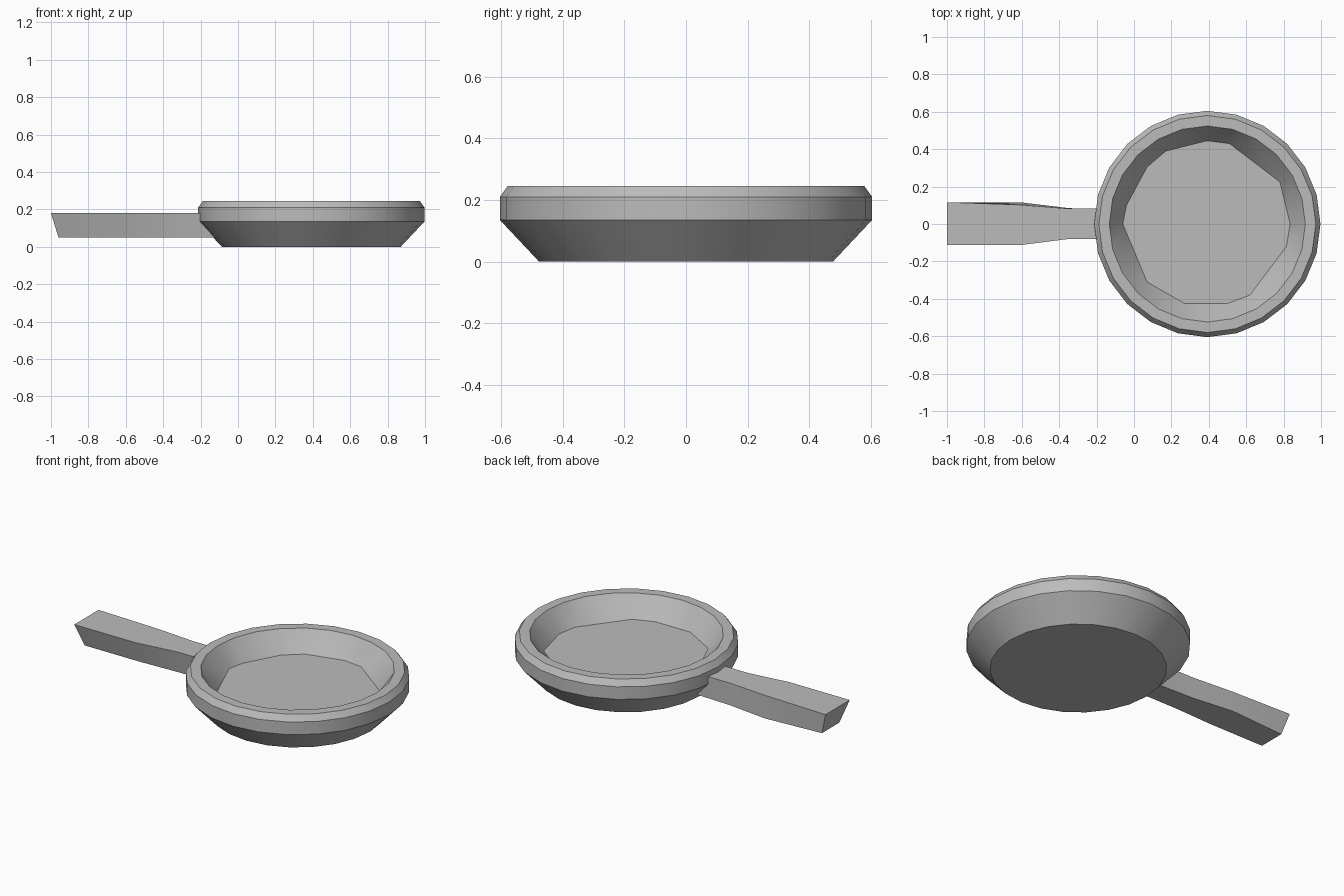
import bpy, bmesh, math
from mathutils import Vector

if "Cube" in bpy.data.objects:
    bpy.data.objects.remove(bpy.data.objects["Cube"])

SIDES = 24
CENTRE_X = 0.392

metal = bpy.data.materials.new("grey metal")
metal.diffuse_color = (0.5, 0.5, 0.5, 1)
metal.use_nodes = True
metal.node_tree.nodes["Principled BSDF"].inputs["Base Color"].default_value = metal.diffuse_color


def finish(bm, name):
    bmesh.ops.recalc_face_normals(bm, faces=bm.faces)
    mesh = bpy.data.meshes.new(name)
    bm.to_mesh(mesh)
    bm.free()
    obj = bpy.data.objects.new(name, mesh)
    mesh.materials.append(metal)
    bpy.context.collection.objects.link(obj)
    bpy.ops.object.select_all(action='DESELECT')
    bpy.context.view_layer.objects.active = obj
    obj.select_set(True)
    bpy.ops.object.shade_smooth_by_angle(angle=math.radians(30))
    return obj


def loop_edges(bm, verts):
    """Closed ring of edges through the given vertices."""
    out = []
    for a, b in zip(verts, verts[1:] + verts[:1]):
        out.append(bm.edges.get((a, b)) or bm.edges.new((a, b)))
    return out


# Pan body: round profile from the underside up to the inner lip
bm = bmesh.new()
profile = [(0.478, 0.0), (0.605, 0.135), (0.605, 0.21), (0.58, 0.245), (0.524, 0.245)]
rings = []
for r, z in profile:
    rings.append([bm.verts.new((CENTRE_X + r * math.cos(math.tau * i / SIDES),
                                r * math.sin(math.tau * i / SIDES), z))
                  for i in range(SIDES)])
for low, high in zip(rings, rings[1:]):
    for i in range(SIDES):
        j = (i + 1) % SIDES
        bm.faces.new((low[i], low[j], high[j], high[i]))
bm.faces.new(rings[0])

# Cooking floor: coarse uneven polygon, joined to the lip by the sloping inner wall
floor_outline = [(0.835, 0), (0.78, 0.225), (0.51, 0.43), (0.39, 0.445), (0.17, 0.39),
                 (0.07, 0.305), (-0.04, 0.1), (-0.06, 0), (0.07, -0.31), (0.27, -0.425),
                 (0.5, -0.425), (0.62, -0.38), (0.815, -0.12)]
floor = [bm.verts.new((x, y, 0.125)) for x, y in floor_outline]


def angle(v):
    return math.atan2(v.co.y, v.co.x - CENTRE_X) % math.tau


# Walk round both loops together, always closing the step that lags in angle
lip = rings[-1]
n, m = len(lip), len(floor)
i = j = 0
while i < n or j < m:
    next_lip = angle(lip[i + 1]) if i + 1 < n else math.tau
    next_floor = angle(floor[j + 1]) if j + 1 < m else math.tau
    a, b = lip[i % n], floor[j % m]
    if j >= m or (i < n and next_lip <= next_floor):
        bm.faces.new((a, lip[(i + 1) % n], b))
        i += 1
    else:
        bm.faces.new((a, floor[(j + 1) % m], b))
        j += 1
bm.faces.new(floor)
finish(bm, "pan_body")

# Handle: tapered bar with a slanted end, wide grip and narrow neck
# Each section: top x, bottom x, top y range, bottom y range
sections = [
    (-1.00, -0.96, -0.112, 0.116, -0.07, 0.092),
    (-0.60, -0.60, -0.112, 0.102, -0.07, 0.115),
    (-0.35, -0.35, -0.080, 0.082, -0.06, 0.085),
    (-0.14, -0.10, -0.080, 0.082, -0.06, 0.075),
]
bm = bmesh.new()
rows = []
for xt, xb, t0, t1, b0, b1 in sections:
    rows.append([bm.verts.new(p) for p in
                 ((xt, t0, 0.18), (xt, t1, 0.18), (xb, b1, 0.05), (xb, b0, 0.05))])
for r0, r1 in zip(rows, rows[1:]):
    for k in range(4):
        l = (k + 1) % 4
        bm.faces.new((r0[k], r0[l], r1[l], r1[k]))
bm.faces.new(rows[0])
bm.faces.new(rows[-1])
finish(bm, "handle")
